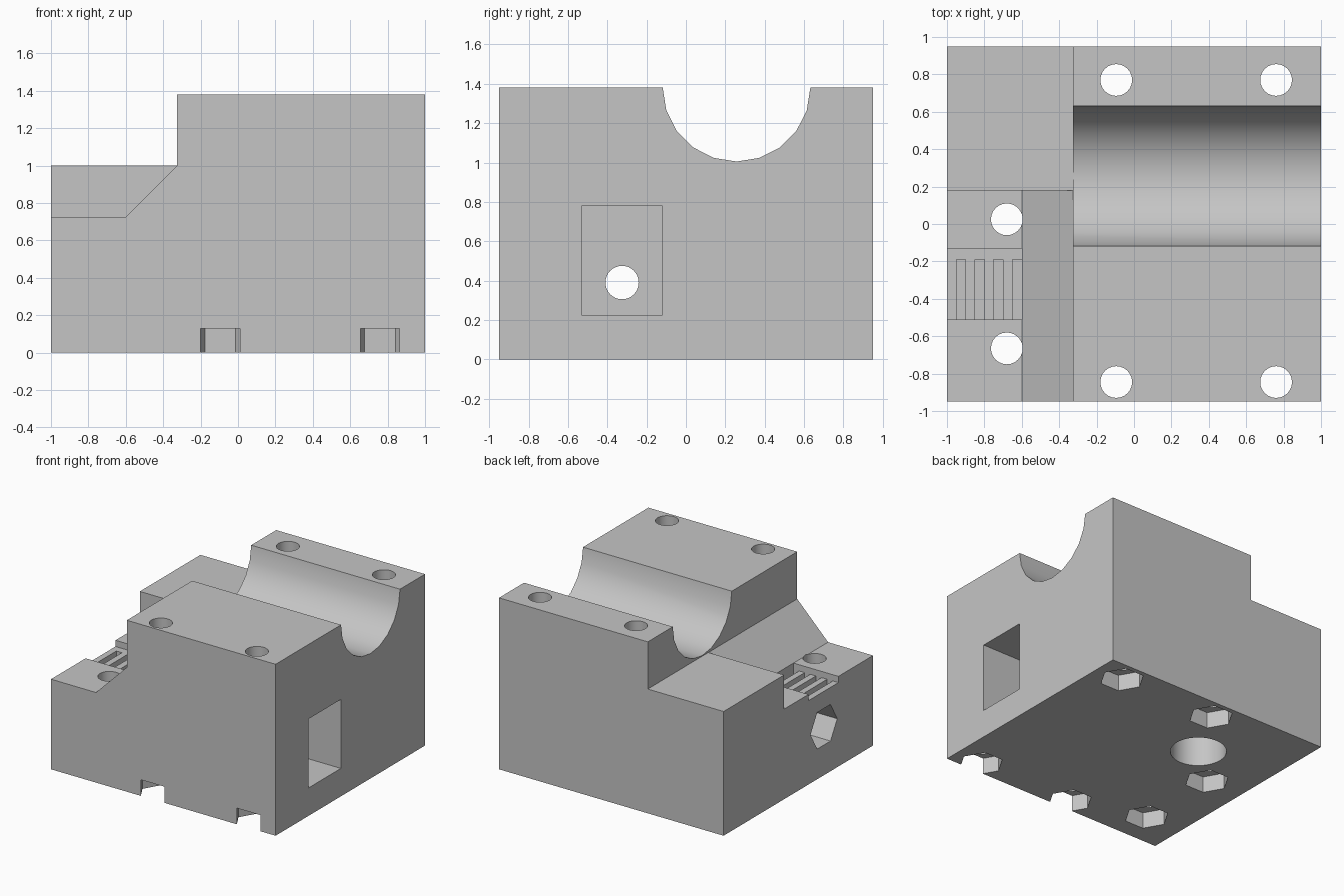
import bpy, bmesh, math

old = bpy.data.objects.get("Cube")
if old:
    bpy.data.objects.remove(old)

grey = bpy.data.materials.new("plain grey")
grey.use_nodes = True
COLOUR = (0.56, 0.56, 0.56, 1)
grey.diffuse_color = COLOUR
grey.node_tree.nodes["Principled BSDF"].inputs["Base Color"].default_value = COLOUR


def prism(name, points, axis, start, end):
    """Extrude a 2D outline along an axis; outline is in the other two axes, in xyz order."""
    def place(p, d):
        return {"x": (d, p[0], p[1]), "y": (p[0], d, p[1]), "z": (p[0], p[1], d)}[axis]
    bm = bmesh.new()
    low = [bm.verts.new(place(p, start)) for p in points]
    high = [bm.verts.new(place(p, end)) for p in points]
    bm.faces.new(low)
    bm.faces.new(high)
    for i in range(len(points)):
        j = (i + 1) % len(points)
        bm.faces.new((low[i], low[j], high[j], high[i]))
    bmesh.ops.recalc_face_normals(bm, faces=bm.faces)
    mesh = bpy.data.meshes.new(name)
    bm.to_mesh(mesh)
    bm.free()
    mesh.materials.append(grey)
    obj = bpy.data.objects.new(name, mesh)
    bpy.context.collection.objects.link(obj)
    return obj


def ring(cx, cy, radius, sides):
    return [(cx + radius * math.cos(math.tau * i / sides),
             cy + radius * math.sin(math.tau * i / sides)) for i in range(sides)]


def rect(a0, a1, b0, b1):
    return [(a0, b0), (a1, b0), (a1, b1), (a0, b1)]


# Stepped block
block = prism("carriage_block", [(-1, 0), (1, 0), (1, 1.38), (-0.325, 1.38),
                                 (-0.325, 1), (-1, 1)], "y", -0.95, 0.95)
bpy.context.view_layer.objects.active = block
block.select_set(True)


def cut(*args):
    cutter = prism("cutter", *args)
    cutter.hide_render = True
    mod = block.modifiers.new("cut", "BOOLEAN")
    mod.operation = "DIFFERENCE"
    mod.solver = "EXACT"
    mod.object = cutter
    bpy.ops.object.modifier_apply(modifier=mod.name)
    bpy.data.objects.remove(cutter)


# Lower ledge with sloped wall
cut([(-1.1, 0.725), (-0.6, 0.725), (-0.325, 1), (-0.325, 1.2), (-1.1, 1.2)], "y", -1.1, 0.18)

# Round trough along the upper block
cut(ring(0.257, 1.38, 0.375, 20), "x", -0.4, 1.1)

# Belt clamp recess and its tooth slots
cut(rect(-1.1, -0.6, -0.51, -0.13), "z", 0.675, 0.8)
for i in range(4):
    x = -0.95 + 0.1 * i
    cut(rect(x, x + 0.05, -0.51, -0.19), "z", 0.6, 0.7)

# Side pocket, screw hole and nut trap
cut(rect(-0.53, -0.12, 0.225, 0.78), "x", 0.2, 1.1)
cut(ring(-0.325, 0.39, 0.085, 32), "x", -1.1, 0.4)
cut(ring(-0.325, 0.39, 0.17, 6), "x", -1.1, -0.6)

# Vertical bolt holes with nut traps underneath
for x, y in [(-0.095, 0.77), (0.76, 0.77), (-0.095, -0.845),
             (0.76, -0.845), (-0.68, 0.025), (-0.68, -0.665)]:
    cut(ring(x, y, 0.085, 24), "z", -0.1, 1.5)
    cut(ring(x, y, 0.165, 6), "z", -0.1, 0.13)

# Blind round socket underneath
cut(ring(-0.35, 0.32, 0.207, 40), "z", -0.1, 0.6)

bpy.ops.object.shade_smooth_by_angle(angle=math.radians(30))
